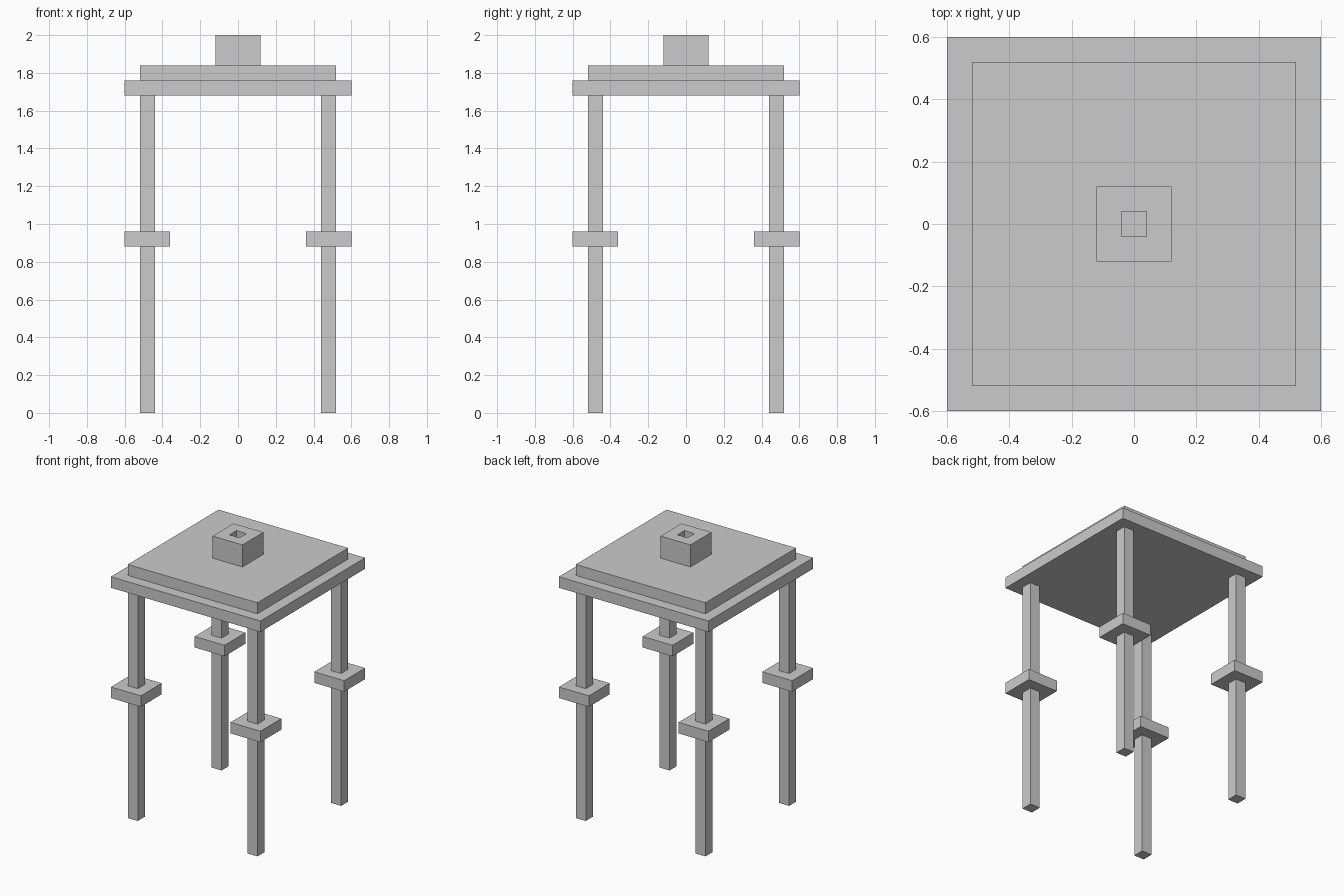
import bpy, bmesh
from mathutils import Matrix

if "Cube" in bpy.data.objects:
    bpy.data.objects.remove(bpy.data.objects["Cube"])


def finish(name, bm):
    bmesh.ops.recalc_face_normals(bm, faces=bm.faces)
    mesh = bpy.data.meshes.new(name)
    bm.to_mesh(mesh)
    bm.free()
    obj = bpy.data.objects.new(name, mesh)
    bpy.context.collection.objects.link(obj)
    return obj


def box_bm(x, y, half, z0, z1):
    bm = bmesh.new()
    m = Matrix.Translation((x, y, (z0 + z1) / 2)) @ Matrix.Diagonal((2 * half, 2 * half, z1 - z0, 1))
    bmesh.ops.create_cube(bm, size=1, matrix=m)
    return bm


def box(name, x, y, half, z0, z1):
    return finish(name, box_bm(x, y, half, z0, z1))


# Four legs, each with a square collar around its middle
for side, sx in (("left", -1), ("right", 1)):
    for end, sy in (("front", -1), ("back", 1)):
        x, y = 0.48 * sx, 0.48 * sy
        box(f"{end}_{side}_leg", x, y, 0.04, 0, 1.68)
        box(f"{end}_{side}_collar", x, y, 0.12, 0.88, 0.96)

# Two stepped top slabs
box("lower_slab", 0, 0, 0.60, 1.68, 1.76)
box("upper_slab", 0, 0, 0.52, 1.76, 1.84)

# Socket block with a square hole reaching down to the slab
bm = box_bm(0, 0, 0.12, 1.84, 2.0)
top = max(bm.faces, key=lambda f: f.calc_center_median().z)
bmesh.ops.inset_region(bm, faces=[top], thickness=0.08, use_even_offset=True)
bottom = min(bm.faces, key=lambda f: f.calc_center_median().z)
bmesh.ops.inset_region(bm, faces=[bottom], thickness=0.08, use_even_offset=True)
bmesh.ops.bridge_loops(bm, edges=list({*top.edges, *bottom.edges}))
bmesh.ops.delete(bm, geom=[f for f in (top, bottom) if f.is_valid], context='FACES_ONLY')
finish("socket_block", bm)
